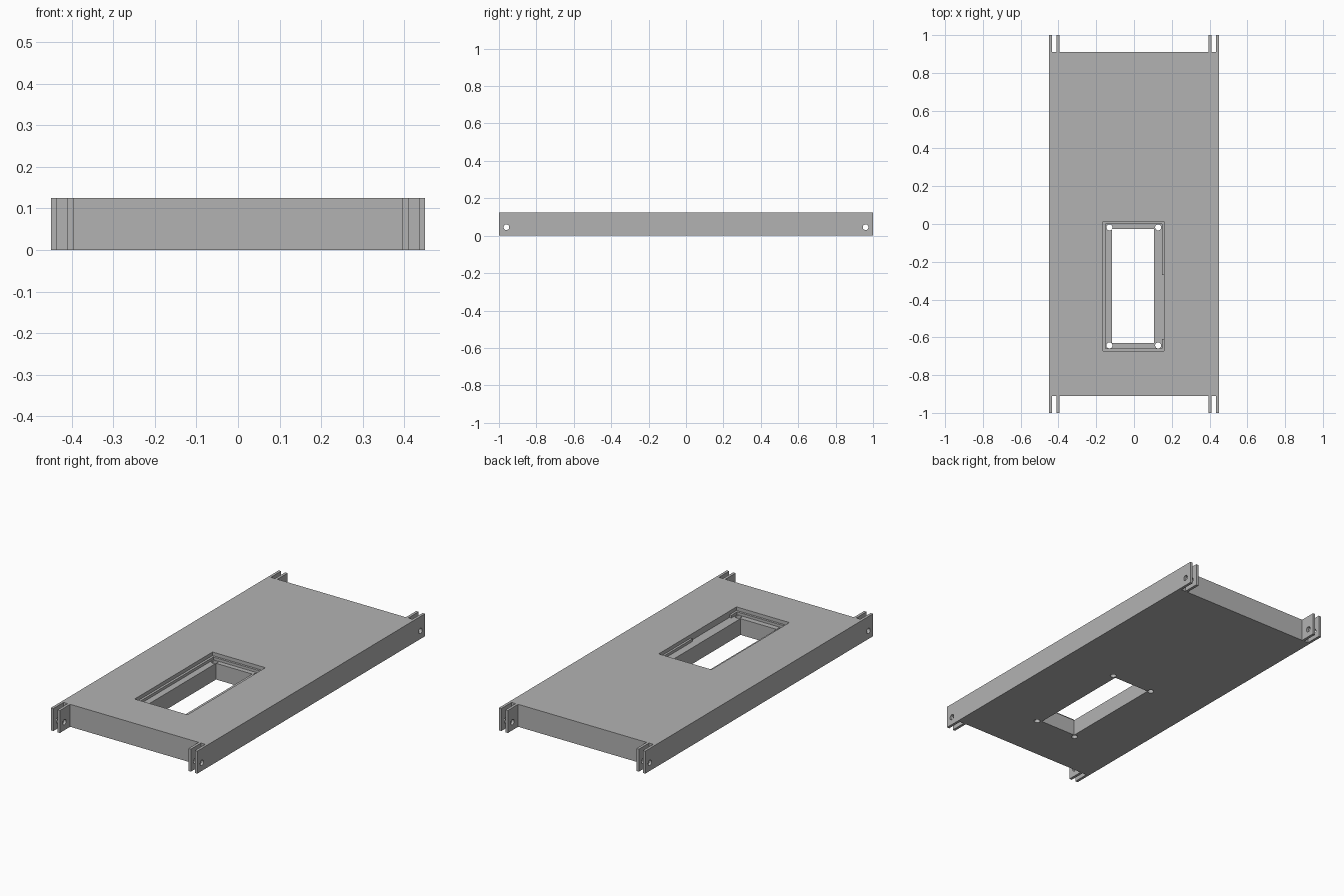
import bpy
import bmesh
from math import pi
from mathutils import Matrix, Vector

if "Cube" in bpy.data.objects:
    bpy.data.objects.remove(bpy.data.objects["Cube"], do_unlink=True)

HEIGHT = 0.125
LEDGE_Z = 0.09
LIP_Z = 0.105

grey = bpy.data.materials.new("plain_grey")
grey.use_nodes = True
colour = (0.45, 0.45, 0.45, 1)
grey.diffuse_color = colour
grey.node_tree.nodes["Principled BSDF"].inputs["Base Color"].default_value = colour


def finish(name, bm):
    bmesh.ops.recalc_face_normals(bm, faces=bm.faces[:])
    mesh = bpy.data.meshes.new(name)
    bm.to_mesh(mesh)
    bm.free()
    mesh.materials.append(grey)
    obj = bpy.data.objects.new(name, mesh)
    bpy.context.collection.objects.link(obj)
    return obj


def box(name, low, high):
    low, high = Vector(low), Vector(high)
    bm = bmesh.new()
    place = Matrix.Translation((low + high) / 2) @ Matrix.Diagonal((high - low).to_4d())
    bmesh.ops.create_cube(bm, size=1, matrix=place)
    return finish(name, bm)


def rod(name, centre, radius, length, turn=0):
    bm = bmesh.new()
    place = Matrix.Translation(centre) @ Matrix.Rotation(turn, 4, "Y")
    bmesh.ops.create_cone(bm, cap_ends=True, segments=32, radius1=radius,
                          radius2=radius, depth=length, matrix=place)
    return finish(name, bm)


def cut(target, cutter):
    mod = target.modifiers.new("cut", "BOOLEAN")
    mod.operation = "DIFFERENCE"
    mod.solver = "EXACT"
    mod.object = cutter
    bpy.context.view_layer.objects.active = target
    bpy.ops.object.modifier_apply(modifier=mod.name)
    bpy.data.objects.remove(cutter, do_unlink=True)


# Deck with paired hinge tabs on its corners: one quarter outline, mirrored
quarter = [(0.45, 1), (0.435, 1), (0.435, 0.91), (0.41, 0.91),
           (0.41, 1), (0.395, 1), (0.395, 0.91)]
half = quarter + [(-x, y) for x, y in reversed(quarter)]
outline = half + [(x, -y) for x, y in reversed(half)]
bm = bmesh.new()
face = bm.faces.new([bm.verts.new((x, y, 0)) for x, y in outline])
made = bmesh.ops.extrude_face_region(bm, geom=[face])["geom"]
bmesh.ops.translate(bm, vec=(0, 0, HEIGHT),
                    verts=[v for v in made if isinstance(v, bmesh.types.BMVert)])
deck = finish("deck_with_hinge_tabs", bm)

# Stepped recess: wide mouth, inner ledge, side notch and through opening
TOP = HEIGHT + 0.1
cut(deck, box("recess_mouth", (-0.165, -0.672, LIP_Z), (0.16, 0.012, TOP)))
cut(deck, box("recess_ledge", (-0.152, -0.66, LEDGE_Z), (0.148, 0, TOP)))
cut(deck, box("recess_notch", (0.1, -0.61, LEDGE_Z), (0.16, -0.27, TOP)))
cut(deck, box("opening", (-0.116, -0.63, -0.1), (0.106, -0.027, TOP)))

# Screw holes at the corners of the ledge
for x in (-0.13, 0.128):
    for y in (-0.643, -0.018):
        cut(deck, rod("screw_hole", (x, y, 0), 0.016, 0.5))

# Pin holes through the hinge tabs
for y in (-0.96, 0.96):
    cut(deck, rod("pin_hole", (0, y, 0.045), 0.015, 1.2, pi / 2))

# Smooth the round holes, keep every edge crisp
bpy.ops.object.select_all(action="DESELECT")
deck.select_set(True)
bpy.context.view_layer.objects.active = deck
bpy.ops.object.shade_smooth_by_angle(angle=pi / 6)
